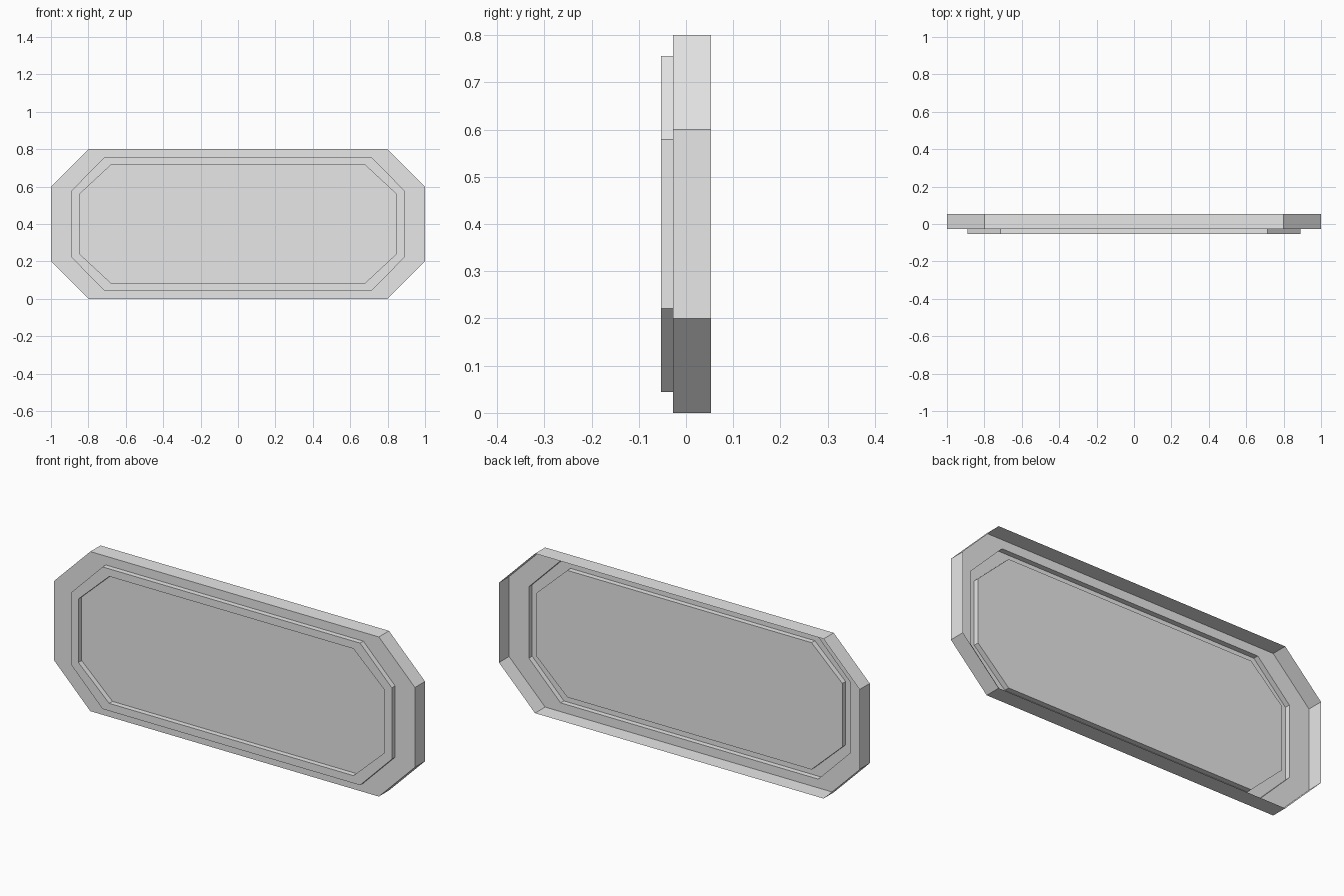
import bpy
import bmesh

cube = bpy.data.objects.get("Cube")
if cube:
    bpy.data.objects.remove(cube, do_unlink=True)

grey = bpy.data.materials.new("light_grey")
grey.use_nodes = True
colour = (0.8, 0.8, 0.8, 1)
grey.diffuse_color = colour
grey.node_tree.nodes["Principled BSDF"].inputs["Base Color"].default_value = colour

BACK, MIDDLE, FRONT = 0.053, -0.027, -0.053
CENTRE_Z = 0.4

# Half width, half flat width, half height, half flat height
OUTER = (1.0, 0.8, 0.4, 0.2)
RIM_OUTSIDE = (0.89, 0.714, 0.356, 0.179)
RIM_INSIDE = (0.848, 0.677, 0.318, 0.159)


def octagon(bm, size, y):
    """Ring of vertices, anticlockwise seen from the front."""
    w, fw, h, fh = size
    corners = [(fw, -h), (w, -fh), (w, fh), (fw, h)]
    corners += [(-x, -z) for x, z in corners]
    return [bm.verts.new((x, y, CENTRE_Z + z)) for x, z in corners]


def shell(name, sections, cap=False):
    """Open skin through a run of octagons, with an optional front cap."""
    bm = bmesh.new()
    rings = [octagon(bm, size, y) for size, y in sections]
    for a, b in zip(rings, rings[1:]):
        for i in range(len(a)):
            j = (i + 1) % len(a)
            bm.faces.new((a[i], a[j], b[j], b[i]))
    if cap:
        bm.faces.new(rings[-1])
    mesh = bpy.data.meshes.new(name)
    bm.to_mesh(mesh)
    bm.free()
    mesh.materials.append(grey)
    obj = bpy.data.objects.new(name, mesh)
    bpy.context.collection.objects.link(obj)


# Outer wall, open at the back, with its flat front border
shell("outer_frame", [(OUTER, BACK), (OUTER, MIDDLE), (RIM_OUTSIDE, MIDDLE)])

# Raised hollow rim
shell("raised_rim", [(RIM_OUTSIDE, MIDDLE), (RIM_OUTSIDE, FRONT),
                     (RIM_INSIDE, FRONT), (RIM_INSIDE, MIDDLE)])

# Recessed centre panel
shell("centre_panel", [(RIM_INSIDE, MIDDLE)], cap=True)
